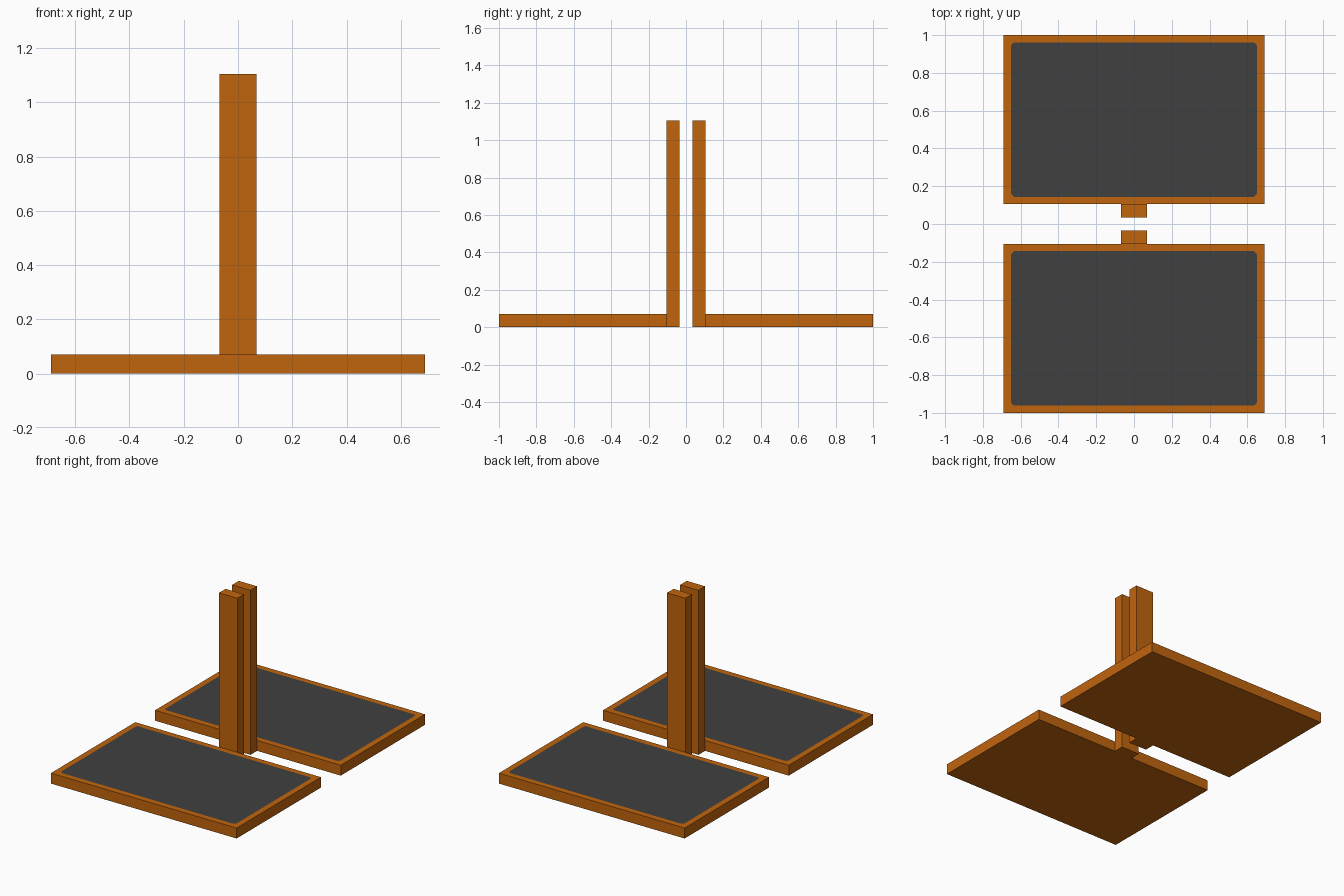
import bpy
import bmesh
from mathutils import Matrix, Vector

if "Cube" in bpy.data.objects:
    bpy.data.objects.remove(bpy.data.objects["Cube"])


def make_material(name, rgb):
    mat = bpy.data.materials.new(name)
    mat.use_nodes = True
    color = (*rgb, 1.0)
    mat.diffuse_color = color
    mat.node_tree.nodes["Principled BSDF"].inputs["Base Color"].default_value = color
    return mat


orange = make_material("orange_brown", (0.53, 0.13, 0.004))
grey = make_material("dark_grey", (0.051, 0.051, 0.051))


def box_mesh(low, high):
    low, high = Vector(low), Vector(high)
    bm = bmesh.new()
    place = Matrix.Translation((low + high) / 2) @ Matrix.Diagonal((*(high - low), 1))
    bmesh.ops.create_cube(bm, size=1, matrix=place)
    return bm


def finish(bm, name, materials):
    mesh = bpy.data.meshes.new(name)
    bmesh.ops.recalc_face_normals(bm, faces=bm.faces)
    bm.to_mesh(mesh)
    bm.free()
    for mat in materials:
        mesh.materials.append(mat)
    obj = bpy.data.objects.new(name, mesh)
    bpy.context.collection.objects.link(obj)


def span(side, near, far):
    return sorted((side * near, side * far))


for label, side in (("front", -1), ("back", 1)):
    # Board with a flush grey panel whose corners are clipped
    y0, y1 = span(side, 0.105, 1.0)
    bm = box_mesh((-0.69, y0, 0), (0.69, y1, 0.07))
    top = max(bm.faces, key=lambda f: f.calc_center_median().z)
    bmesh.ops.inset_region(bm, faces=[top], thickness=0.055)
    bmesh.ops.bevel(bm, geom=list(top.verts), offset=0.015, segments=1,
                    affect='VERTICES')
    panel = max((f for f in bm.faces if f.normal.z > 0.9), key=lambda f: f.calc_area())
    panel.material_index = 1
    finish(bm, label + "_board", (orange, grey))

    # Upright post on the inner edge of the board
    y0, y1 = span(side, 0.035, 0.105)
    finish(box_mesh((-0.068, y0, 0), (0.068, y1, 1.105)), label + "_post", (orange,))
